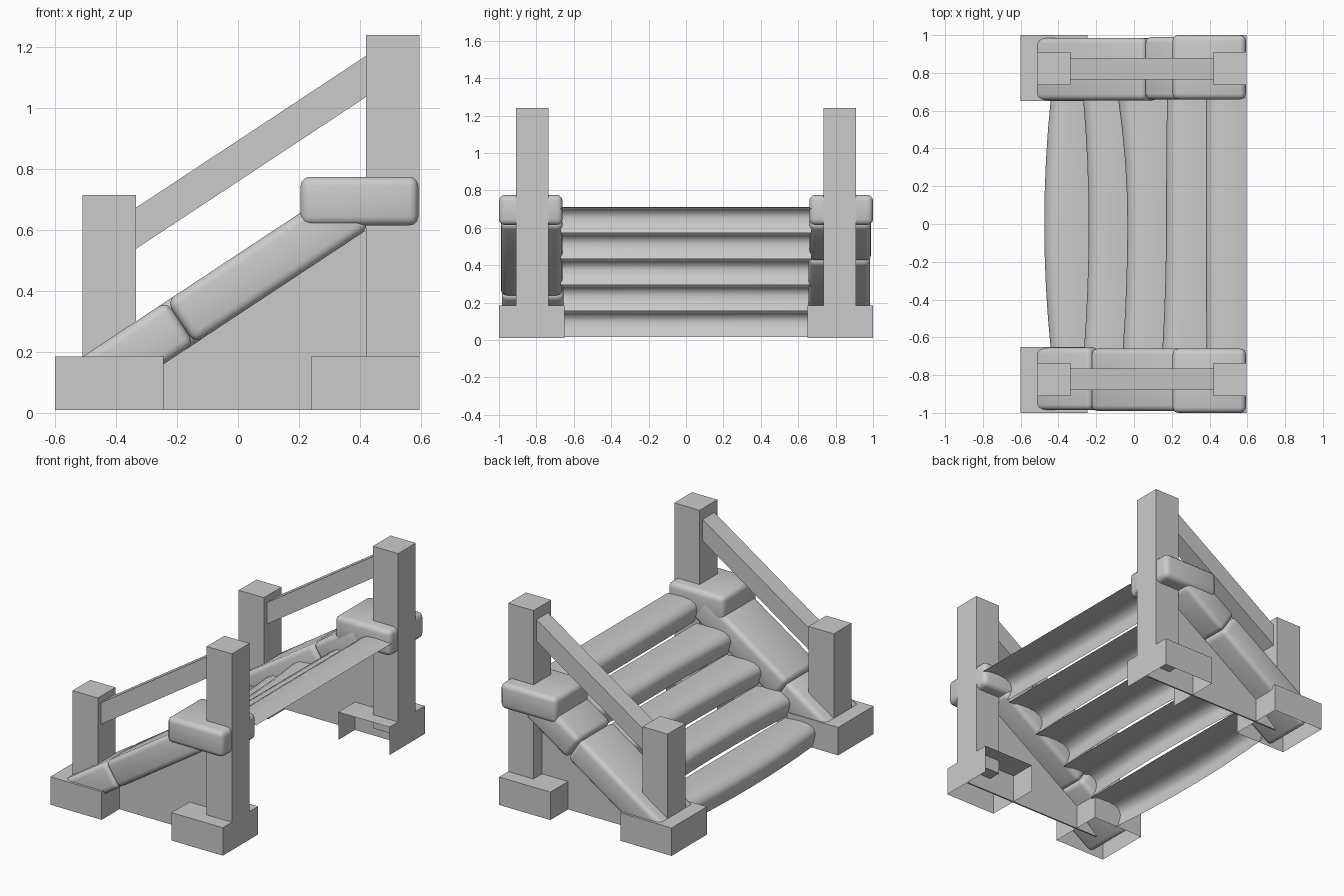
import bpy, bmesh, math
from mathutils import Matrix, Vector

old = bpy.data.objects.get("Cube")
if old:
    bpy.data.objects.remove(old)

# One stone grey for everything
grey = bpy.data.materials.new("stone_grey")
grey.use_nodes = True
color = (0.6, 0.6, 0.6, 1)
grey.diffuse_color = color
grey.node_tree.nodes["Principled BSDF"].inputs["Base Color"].default_value = color


def finish(bm, name, smooth=False):
    bmesh.ops.recalc_face_normals(bm, faces=bm.faces)
    mesh = bpy.data.meshes.new(name)
    bm.to_mesh(mesh)
    bm.free()
    mesh.materials.append(grey)
    obj = bpy.data.objects.new(name, mesh)
    bpy.context.collection.objects.link(obj)
    if smooth:
        bpy.ops.object.select_all(action="DESELECT")
        obj.select_set(True)
        bpy.context.view_layer.objects.active = obj
        bpy.ops.object.shade_smooth_by_angle(angle=math.radians(40))
    return obj


def make_box(name, low, high, bevel=0, open_sides=(), matrix=None):
    """Box between two corners; open_sides lists outward directions to leave out."""
    low, high = Vector(low), Vector(high)
    bm = bmesh.new()
    bmesh.ops.create_cube(bm, size=1)
    bmesh.ops.scale(bm, vec=high - low, verts=bm.verts)
    bmesh.ops.translate(bm, vec=(low + high) / 2, verts=bm.verts)
    bm.normal_update()
    gone = [f for f in bm.faces if any(f.normal.dot(Vector(d)) > 0.9 for d in open_sides)]
    bmesh.ops.delete(bm, geom=gone, context="FACES")
    if bevel:
        bmesh.ops.bevel(bm, geom=bm.edges[:], offset=bevel, segments=3,
                        profile=0.5, affect="EDGES")
    if matrix:
        bmesh.ops.transform(bm, matrix=matrix, verts=bm.verts)
    return finish(bm, name, smooth=bevel > 0)


def extrude_profile(name, points, y0, y1):
    bm = bmesh.new()
    face = bm.faces.new([bm.verts.new((x, y0, z)) for x, z in points])
    out = bmesh.ops.extrude_face_region(bm, geom=[face])
    verts = [v for v in out["geom"] if isinstance(v, bmesh.types.BMVert)]
    bmesh.ops.translate(bm, vec=(0, y1 - y0, 0), verts=verts)
    return finish(bm, name)


DOWN = (0, 0, -1)
SLOPE = math.atan(0.66)

for side, label in ((-1, "front"), (1, "back")):
    def box(part, x, y, z, **kw):
        ys = sorted((side * y[0], side * y[1]))
        return make_box(f"{label}_{part}", (x[0], ys[0], z[0]), (x[1], ys[1], z[1]), **kw)

    # Footing blocks, hollow underneath
    box("low_footing", (-0.6, -0.245), (0.65, 1), (0.01, 0.185), open_sides=[DOWN])
    box("high_footing", (0.24, 0.595), (0.65, 1), (0.01, 0.185),
        open_sides=[DOWN, (0, -side, 0)])

    # Posts
    box("low_post", (-0.51, -0.335), (0.735, 0.91), (0.1, 0.715))
    box("high_post", (0.42, 0.595), (0.735, 0.91), (0.1, 1.24))

    # Sloping handrail
    extrude_profile(f"{label}_handrail",
                    [(-0.34, 0.535), (0.425, 1.04), (0.425, 1.175), (-0.34, 0.67)],
                    side * 0.765, side * 0.88)

    # Thin wall under the slope
    extrude_profile(f"{label}_side_wall",
                    [(-0.4, 0.01), (0.59, 0.01), (0.42, 0.6), (-0.245, 0.16)],
                    side * 0.815, side * 0.825)

    # Two rounded stones forming the sloping curb
    tilt = Matrix.Translation((-0.51, 0, 0.185)) @ Matrix.Rotation(-SLOPE, 4, "Y")
    joint = 0.33 if side < 0 else 0.67
    box("lower_curb", (-0.08, joint), (0.655, 0.985), (-0.167, 0), bevel=0.03, matrix=tilt)
    box("upper_curb", (joint, 1.02), (0.66, 0.99), (-0.167, 0), bevel=0.03, matrix=tilt)

    # Rounded capstone around the high post
    box("capstone", (0.205, 0.592), (0.66, 1), (0.615, 0.775), bevel=0.03)

# Steps: open shells with rounded noses, slightly uneven along their length
RUN, RISE = 0.21, 0.139
wobble = [(0.02, -0.015, 0.02), (-0.015, 0.01, -0.02), (-0.02, 0.005, -0.045),
          (-0.02, 0, 0.005), (0.005, 0, 0)]
nose = [(0.025, -RISE), (0.008, -0.09), (0, -0.055), (0.012, -0.025),
        (0.045, -0.006), (0.1, 0), (0.17, -0.003), (RUN + 0.02, -0.01)]
for i, bend in enumerate(wobble):
    bm = bmesh.new()
    rows = []
    for k in range(9):
        t = k / 4 - 1
        end = bend[0] if t < 0 else bend[2]
        shift = bend[1] + (end - bend[1]) * t * t
        row = []
        for dx, dz in nose:
            x = -0.46 + RUN * i + dx + shift * max(0, 1 - dx / RUN)
            row.append(bm.verts.new((min(x, 0.595), t * 0.67, 0.155 + RISE * i + dz)))
        rows.append(row)
    for a, b in zip(rows, rows[1:]):
        for j in range(len(nose) - 1):
            bm.faces.new((a[j], b[j], b[j + 1], a[j + 1]))
    finish(bm, f"step_{i + 1}", smooth=True)
